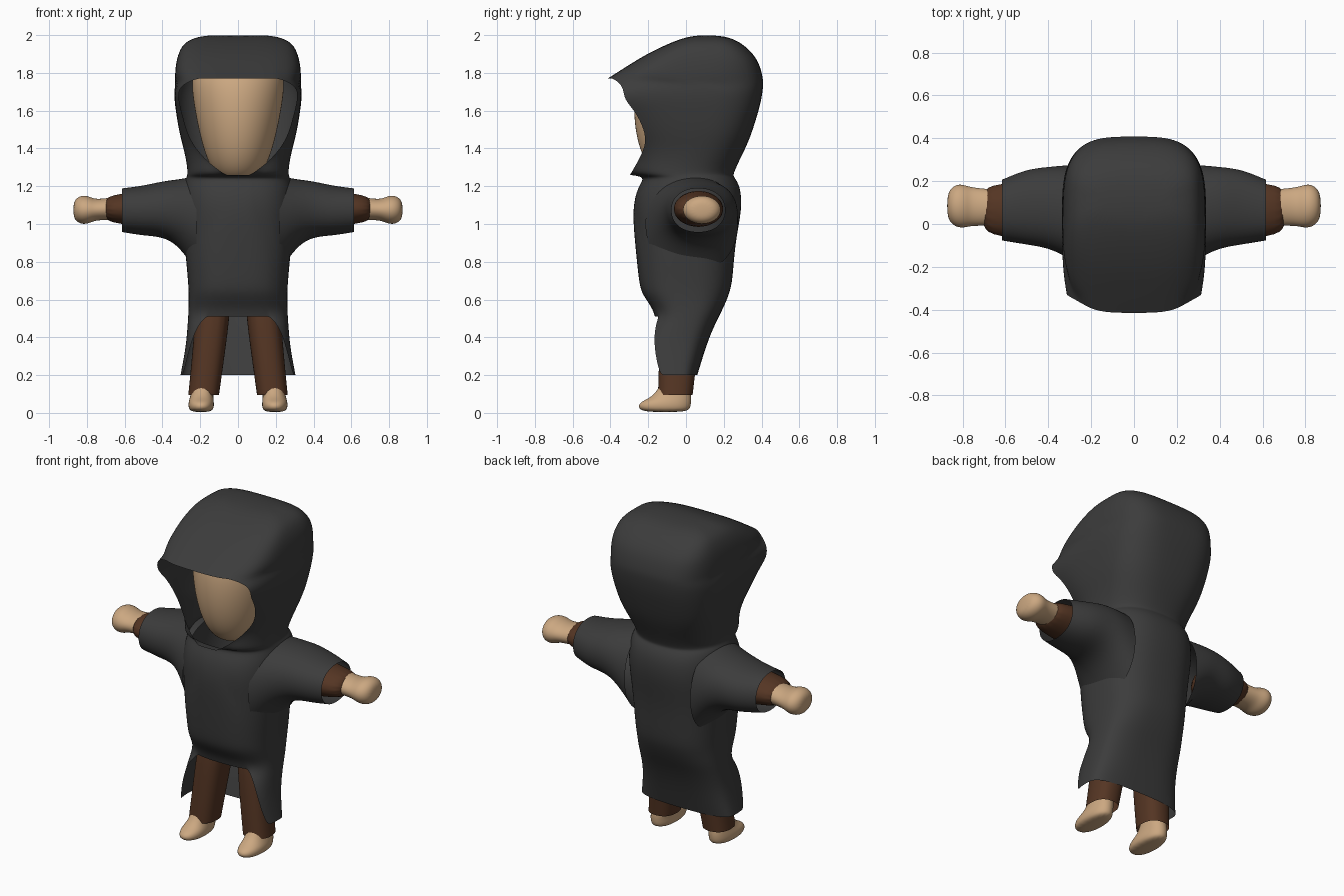
import bpy, bmesh
from math import sin, cos, pi, asin

if "Cube" in bpy.data.objects:
    bpy.data.objects.remove(bpy.data.objects["Cube"])


def material(name, rgb):
    m = bpy.data.materials.new(name)
    m.diffuse_color = (*rgb, 1)
    m.use_nodes = True
    m.node_tree.nodes["Principled BSDF"].inputs["Base Color"].default_value = m.diffuse_color
    return m


CLOTH = material("dark_cloth", (0.045, 0.045, 0.045))
SKIN = material("skin", (0.60, 0.39, 0.22))
BROWN = material("brown_cloth", (0.09, 0.036, 0.017))


def spow(v, p):
    return (1 if v >= 0 else -1) * abs(v) ** p


def finish(bm, name, mat, mirror):
    bmesh.ops.recalc_face_normals(bm, faces=bm.faces)
    me = bpy.data.meshes.new(name)
    bm.to_mesh(me)
    bm.free()
    for p in me.polygons:
        p.use_smooth = True
    me.materials.append(mat)
    ob = bpy.data.objects.new(name, me)
    bpy.context.collection.objects.link(ob)
    if mirror:
        ob.modifiers.new("mirror", 'MIRROR')
    sub = ob.modifiers.new("smooth", 'SUBSURF')
    sub.levels = sub.render_levels = 2
    return ob


def tube(name, mat, axis, rings, caps=(), mirror=True, n=2.0, seg=16):
    """Loft of ovals; ring = (position, centre u, radius u, y min, y max).
    u is x for axis z, and z for axis x. caps lists the rings to close."""
    bm = bmesh.new()
    loops = []
    for t, uc, ur, y0, y1 in rings:
        loop = []
        for i in range(seg):
            a = 2 * pi * i / seg
            u = uc + ur * spow(sin(a), 2 / n)
            y = (y0 + y1) / 2 - (y1 - y0) / 2 * spow(cos(a), 2 / n)
            loop.append(bm.verts.new((u, y, t) if axis == 'z' else (t, y, u)))
        loops.append(loop)
    for a, b in zip(loops, loops[1:]):
        for i in range(seg):
            j = (i + 1) % seg
            bm.faces.new((a[i], a[j], b[j], b[i]))
    for c in caps:
        bm.faces.new(loops[c])
    return finish(bm, name, mat, mirror)


def robe(rows, m=18, k=5):
    """Right half of the hooded robe, top to hem. Rows with an edge x are open
    at the front: their edge lies at (edge x, front y)."""
    bm = bmesh.new()
    loops = []
    for z, w, yf, yb, *edge in rows:
        # squarer towards the hood top, slightly squarer towards the hem
        n = min(3.5, 2.4 + (2 * (z - 1.26) if z > 1.26 else .5 * (1.26 - z)))
        ex = edge[0] if edge else w * (.25 if 1 < z < 1.5 else .65)
        yc, d = (yf + yb) / 2, (yb - yf) / 2
        a0 = asin((ex / w) ** (n / 2))
        df = d / cos(a0) ** (2 / n) if edge else d
        loop = []
        for j in range(m + 1):
            if edge and j < k:
                loop.append(None)
                continue
            a = a0 * j / k if j < k else a0 + (pi - a0) * (j - k) / (m - k)
            c = spow(cos(a), 2 / n)
            x = 0 if j in (0, m) else w * abs(sin(a)) ** (2 / n)
            loop.append(bm.verts.new((x, yc - c * (df if c > 0 else d), z)))
        loops.append(loop)
    for a, b in zip(loops, loops[1:]):
        for j in range(m):
            quad = (a[j], a[j + 1], b[j + 1], b[j])
            if None not in quad:
                bm.faces.new(quad)
    bm.faces.new(loops[0])
    return finish(bm, "hooded_robe", CLOTH, True)


# Hood, body and skirt: z, half width, front y, back y, opening edge x
robe([
    (2.0, .18, .04, .19), (1.97, .28, -.06, .28), (1.91, .315, -.19, .35),
    (1.85, .33, -.29, .39), (1.77, .337, -.415, .41),
    (1.73, .338, -.33, .41, .315), (1.66, .338, -.33, .4, .315),
    (1.6, .33, -.27, .385, .3), (1.5, .315, -.22, .355, .275),
    (1.42, .295, -.21, .325, .24), (1.33, .275, -.255, .28, .165),
    (1.26, .268, -.3, .25), (1.25, .275, -.21, .255), (1.2, .29, -.255, .29),
    (1.08, .3, -.285, .3), (.9, .285, -.27, .26), (.7, .265, -.25, .248),
    (.63, .262, -.235, .23), (.56, .262, -.18, .2), (.51, .265, -.165, .175),
    (.45, .27, -.165, .145, .22), (.35, .277, -.17, .105, .255),
    (.2, .305, -.14, .06, .29),
])

# Wide sleeves, flaring into the body
tube("robe_sleeve", CLOTH, 'x', [
    (.22, 1, .26, -.22, .28), (.31, 1.06, .18, -.16, .28), (.4, 1.08, .15, -.115, .27),
    (.5, 1.07, .135, -.1, .26), (.615, 1.073, .118, -.08, .21)], n=2.2)

# Egg-shaped head inside the hood, narrow at the chin
head = []
for i in range(13):
    s = (1 - cos(pi * (i + .5) / 13)) / 2
    w = .275 * s ** .3 * (1 - s ** 12) ** .5
    head.append((1.22 + .68 * s, 0, w, -w * (1.38 - .55 * s * s), w * 1.05))
tube("head", SKIN, 'z', head, caps=(0, -1), mirror=False, seg=20)

# Arms and mitten hands
tube("arm", BROWN, 'x', [
    (.4, 1.08, .12, -.08, .22), (.6, 1.08, .083, -.065, .19),
    (.72, 1.08, .066, -.04, .178)], caps=(0, -1))
tube("hand", SKIN, 'x', [
    (.68, 1.08, .06, -.01, .165), (.755, 1.075, .056, -.01, .172), (.785, 1.075, .072, -.018, .182),
    (.82, 1.075, .079, -.02, .19), (.855, 1.075, .066, 0, .17), (.872, 1.075, .035, .04, .13)], caps=(-1,))

# Trouser legs and feet
tube("trouser_leg", BROWN, 'z', [
    (.095, .182, .083, -.15, .037), (.3, .157, .087, -.145, .06), (.75, .11, .1, -.12, .13)],
    caps=(-1,), n=2.4)
tube("foot", SKIN, 'z', [
    (.003, .195, .055, -.23, .01), (.03, .195, .07, -.258, .027), (.06, .195, .068, -.245, .03),
    (.085, .192, .062, -.175, .03), (.16, .185, .055, -.13, .02)], caps=(0,), n=2.2)
